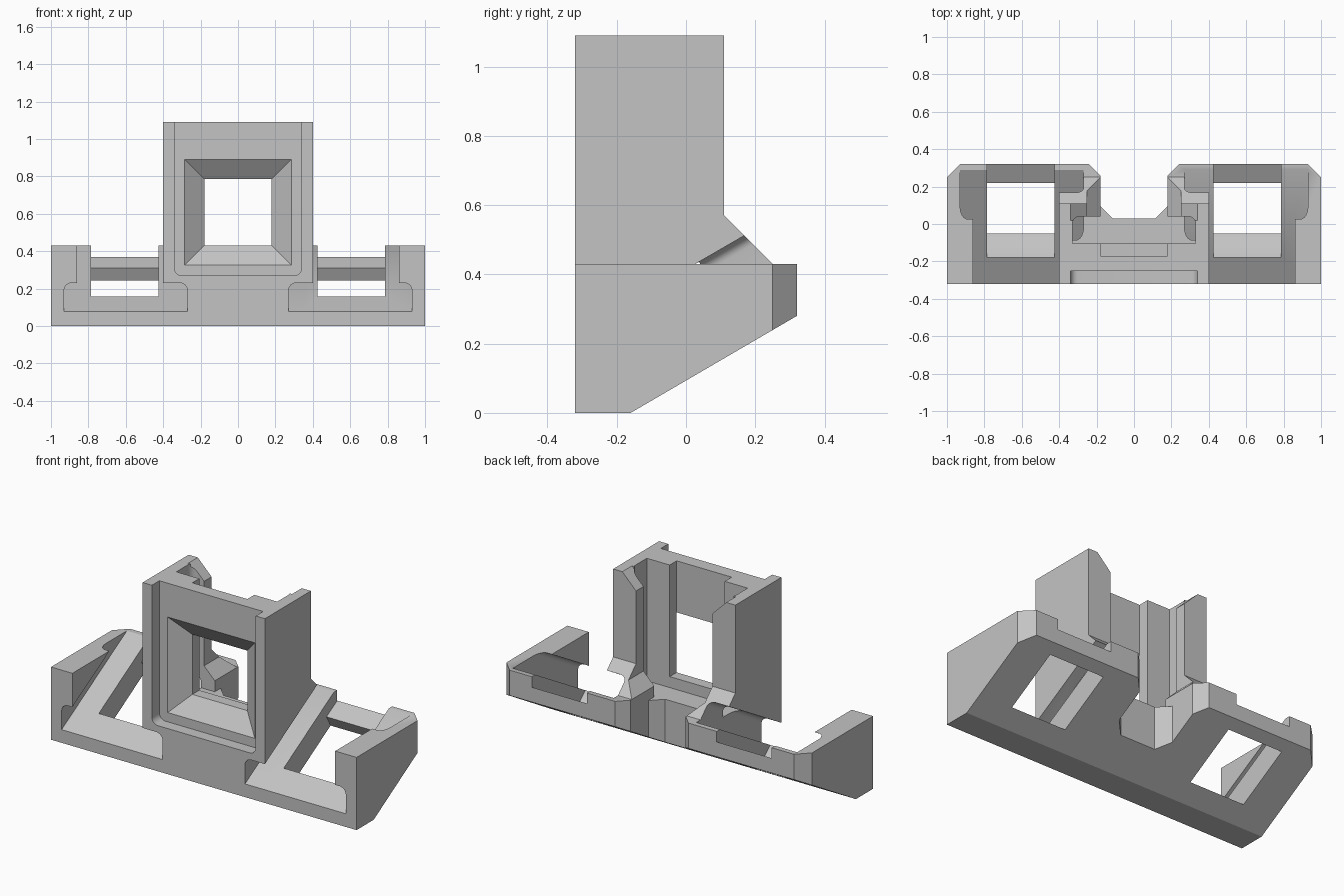
import bpy, bmesh, math

old = bpy.data.objects.get("Cube")
if old:
    bpy.data.objects.remove(old, do_unlink=True)

SLOPE = math.tan(math.radians(30))

grey = bpy.data.materials.new("plain grey")
grey.use_nodes = True
colour = (0.55, 0.55, 0.55, 1)
grey.diffuse_color = colour
grey.node_tree.nodes["Principled BSDF"].inputs["Base Color"].default_value = colour


def loft(name, ring_a, ring_b):
    """Closed solid between two rings of 3D points."""
    bm = bmesh.new()
    a = [bm.verts.new(p) for p in ring_a]
    b = [bm.verts.new(p) for p in ring_b]
    bm.faces.new(a)
    bm.faces.new(b)
    for i in range(len(a)):
        j = (i + 1) % len(a)
        bm.faces.new((a[i], a[j], b[j], b[i]))
    bmesh.ops.recalc_face_normals(bm, faces=bm.faces)
    mesh = bpy.data.meshes.new(name)
    bm.to_mesh(mesh)
    bm.free()
    obj = bpy.data.objects.new(name, mesh)
    bpy.context.collection.objects.link(obj)
    mesh.materials.append(grey)
    return obj


def along_x(name, pts, lo, hi):
    return loft(name, [(lo, y, z) for y, z in pts], [(hi, y, z) for y, z in pts])


def along_y(name, pts, lo, hi, shear=0):
    return loft(name, [(x, lo, z) for x, z in pts],
                [(x, hi, z + shear * (hi - lo)) for x, z in pts])


def along_z(name, pts, lo, hi):
    return loft(name, [(x, y, lo) for x, y in pts], [(x, y, hi) for x, y in pts])


def rect(x0, x1, z0, z1):
    return [(x0, z0), (x1, z0), (x1, z1), (x0, z1)]


def arc(cx, cy, r, start, steps=6):
    """Quarter circle running counter-clockwise from start degrees."""
    angles = [math.radians(start + 90 * i / steps) for i in range(steps + 1)]
    return [(cx + r * math.cos(t), cy + r * math.sin(t)) for t in angles]


def mirrored(half):
    return half + [(-x, y) for x, y in reversed(half)]


def combine(target, tool, operation):
    tool.hide_render = True
    mod = target.modifiers.new(operation, "BOOLEAN")
    mod.operation = operation
    mod.solver = "EXACT"
    mod.object = tool
    bpy.context.view_layer.objects.active = target
    bpy.ops.object.modifier_apply(modifier=mod.name)
    bpy.data.objects.remove(tool, do_unlink=True)


# Wide wedge-shaped base and the upright tower
foot = [(-0.32, 0), (-0.16, 0), (0.32, 0.28), (0.32, 0.43)]
body = along_x("socket_mount", foot + [(-0.32, 0.43)], -1.1, 1.1)
tower = along_x("tower", foot + [(0.25, 0.43), (0.11, 0.57), (0.11, 1.09), (-0.32, 1.09)],
                -0.4, 0.4)
combine(body, tower, "UNION")

# Plan outline with chamfered corners and rear notch
plan = mirrored([(1, -0.5), (1, 0.25), (0.93, 0.32), (0.24, 0.32),
                 (0.18, 0.26), (0.18, 0.095), (0.115, 0.03)])
combine(body, along_z("plan_outline", plan, -0.1, 1.3), "INTERSECT")

# Sloping T slots and windows in both wings
start = -0.4
base_z = 0.078 - SLOPE * 0.08
roof_z = base_z + 0.152
slot = ([(0.27, base_z), (0.93, base_z)] + arc(0.89, roof_z - 0.04, 0.04, 0)
        + [(0.86, roof_z), (0.86, 0.6), (0.4, 0.6), (0.4, roof_z)]
        + arc(0.31, roof_z - 0.04, 0.04, 90))
window = [(-0.18, 0.159), (-0.09, 0.075), (-0.05, 0.064), (-0.05, -0.05), (0.28, 0.206),
          (0.22, 0.31), (0.36, 0.31 + 0.14 * SLOPE), (0.36, 0.7), (-0.18, 0.7)]
for side in (1, -1):
    combine(body, along_y("slot_cutter", [(side * x, z) for x, z in slot],
                          start, 0.5, SLOPE), "DIFFERENCE")
    combine(body, along_x("window_cutter", window, side * 0.425, side * 0.785), "DIFFERENCE")

# Shallow front recess with rounded lower corners
recess = mirrored(arc(0.30, 0.31, 0.04, 270) + [(0.34, 1.3)])
combine(body, along_y("recess_cutter", recess, -0.5, -0.25), "DIFFERENCE")

# Tapered funnel leading to the tower window
funnel = loft("funnel_cutter",
              [(x, -0.25, z) for x, z in rect(-0.285, 0.285, 0.325, 0.89)],
              [(x, -0.17, z) for x, z in rect(-0.18, 0.18, 0.43, 0.785)])
combine(body, funnel, "DIFFERENCE")
combine(body, along_y("tower_window_cutter", rect(-0.18, 0.18, 0.43, 0.785),
                      -0.2, 0.0), "DIFFERENCE")
combine(body, along_y("latch_cutter", rect(-0.18, 0.18, 0.785, 1.3),
                      -0.17, 0.0), "DIFFERENCE")

# Upright T slot behind the tower plate
cavity = mirrored([(0.33, -0.105)] + arc(0.29, 0.0, 0.04, 0))
combine(body, along_z("cavity_cutter", cavity, 0.365, 1.3), "DIFFERENCE")

# Rear opening between the lips, with bevelled top and foot
opening = mirrored([(0.18, 0.365), (0.18, 0.43), (0.25, 0.5), (0.25, 1.0), (0.5, 1.25)])
combine(body, along_y("opening_cutter", opening, 0.02, 0.5), "DIFFERENCE")

# Smooth shading on the rounded corners only
bpy.ops.object.select_all(action="DESELECT")
body.select_set(True)
bpy.context.view_layer.objects.active = body
bpy.ops.object.shade_smooth_by_angle(angle=math.radians(30))
